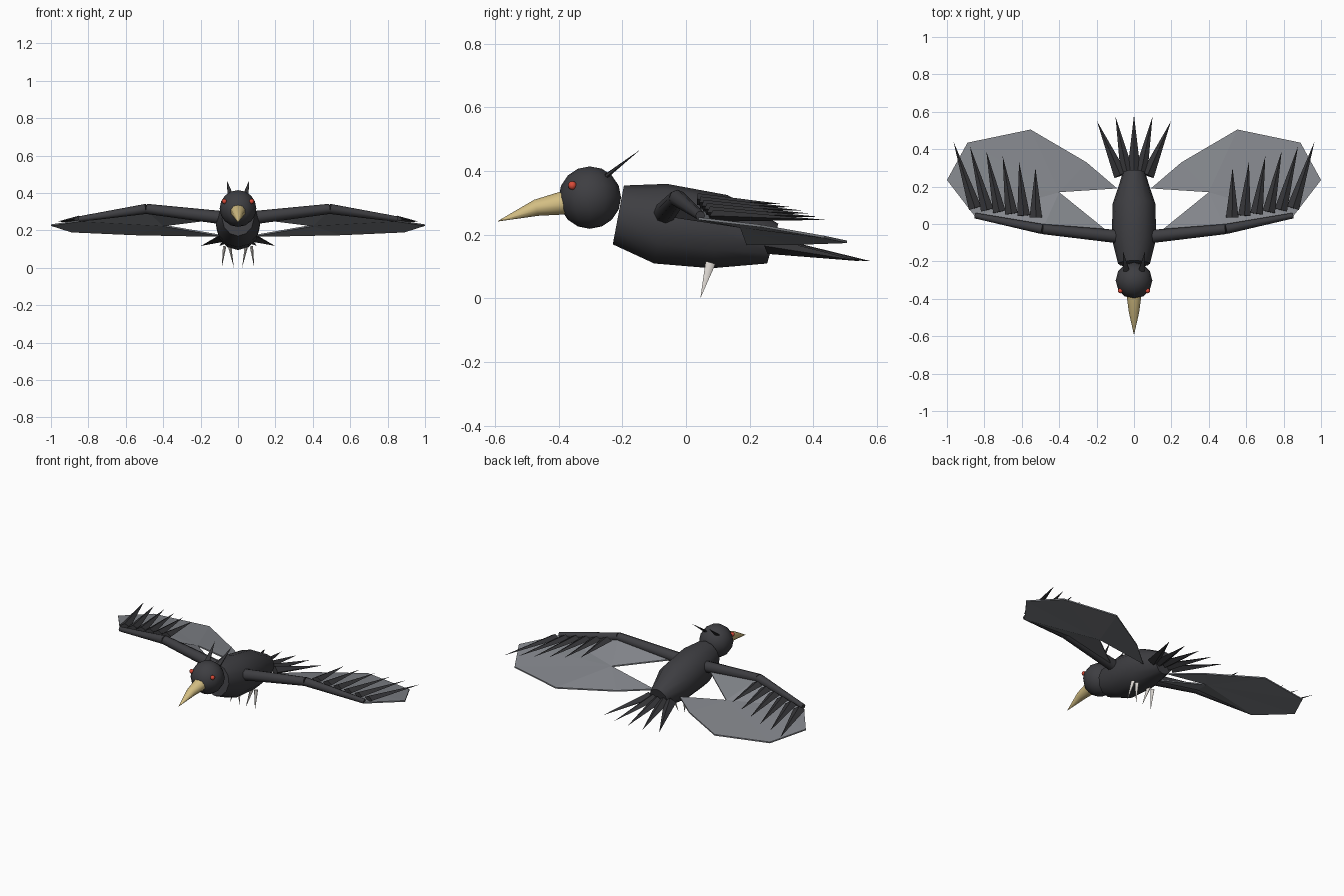
import bpy
import bmesh
import math
from mathutils import Vector

if "Cube" in bpy.data.objects:
    bpy.data.objects.remove(bpy.data.objects["Cube"])


def material(name, rgb):
    m = bpy.data.materials.new(name)
    m.use_nodes = True
    m.diffuse_color = (*rgb, 1)
    m.node_tree.nodes["Principled BSDF"].inputs["Base Color"].default_value = (*rgb, 1)
    return m


PLUMAGE = material("charcoal plumage", (0.048, 0.048, 0.054))
FEATHER = material("dark feather", (0.036, 0.036, 0.04))
WEB = material("grey wing web", (0.228, 0.238, 0.26))
HORN = material("tan beak", (0.66, 0.52, 0.23))
RED = material("red eye", (0.7, 0.07, 0.04))
CLAW = material("pale claw", (0.76, 0.72, 0.68))


def finish(bm, name, mat, smooth=50):
    bmesh.ops.recalc_face_normals(bm, faces=bm.faces[:])
    mesh = bpy.data.meshes.new(name)
    bm.to_mesh(mesh)
    bm.free()
    ob = bpy.data.objects.new(name, mesh)
    bpy.context.collection.objects.link(ob)
    mesh.materials.append(mat)
    if smooth:
        bpy.ops.object.select_all(action="DESELECT")
        ob.select_set(True)
        bpy.context.view_layer.objects.active = ob
        bpy.ops.object.shade_smooth_by_angle(angle=math.radians(smooth))


def loft(name, rings, sides, mat):
    """Skin elliptical rings given as (centre, side vector, up vector)."""
    bm = bmesh.new()
    loops = []
    for c, u, v in rings:
        angles = [math.tau * i / sides for i in range(sides)]
        loops.append([bm.verts.new(c + u * math.sin(a) + v * math.cos(a)) for a in angles])
    for a, b in zip(loops, loops[1:]):
        for i in range(sides):
            j = (i + 1) % sides
            bm.faces.new((a[i], a[j], b[j], b[i]))
    bm.faces.new(loops[0])
    bm.faces.new(loops[-1])
    bmesh.ops.remove_doubles(bm, verts=bm.verts[:], dist=0.0003)
    finish(bm, name, mat)


def taper(name, points, radii, mat, sides=8, flat=1.0):
    """Tapered tube through points; flat scales its upward thickness."""
    pts = [Vector(p) for p in points]
    rings = []
    for i, (p, r) in enumerate(zip(pts, radii)):
        d = (pts[min(i + 1, len(pts) - 1)] - pts[max(i - 1, 0)]).normalized()
        ref = Vector((0, 1, 0)) if abs(d.z) > 0.8 else Vector((0, 0, 1))
        u = d.cross(ref).normalized()
        rings.append((p, u * r, u.cross(d) * r * flat))
    loft(name, rings, sides, mat)


def ball(name, loc, r, mat, seg, rings):
    bm = bmesh.new()
    bmesh.ops.create_uvsphere(bm, u_segments=seg, v_segments=rings, radius=r)
    bmesh.ops.translate(bm, verts=bm.verts[:], vec=loc)
    finish(bm, name, mat)


# Body: tilted rings from (top y, z), (bottom y, z), half width
profile = [((-0.195, 0.355), (-0.23, 0.17), 0.085),
           ((-0.06, 0.36), (-0.10, 0.11), 0.118),
           ((0.13, 0.325), (0.08, 0.095), 0.115),
           ((0.29, 0.235), (0.255, 0.11), 0.06)]
body = []
for top, bottom, w in profile:
    t, b = Vector((0, *top)), Vector((0, *bottom))
    body.append(((t + b) / 2, Vector((w, 0, 0)), (t - b) / 2))
loft("body", body, 12, PLUMAGE)

# Head and beak
ball("head", (0, -0.302, 0.317), 0.098, PLUMAGE, 12, 8)
taper("beak", [(0, -0.37, 0.303), (0, -0.47, 0.285), (0, -0.59, 0.243)],
      [0.043, 0.029, 0.001], HORN, 10, 0.9)


def wing_web(name, s):
    """Thin web fanned out from its inner notch."""
    outline = [(0.40, 0.17, 0.23), (0.14, -0.04, 0.262), (0.49, -0.03, 0.315),
               (0.85, 0.04, 0.255), (1.0, 0.235, 0.232), (0.89, 0.435, 0.197),
               (0.553, 0.505, 0.182), (0.254, 0.33, 0.176), (0.09, 0.19, 0.176)]
    bm = bmesh.new()
    top = [bm.verts.new((s * x, y, z)) for x, y, z in outline]
    low = [bm.verts.new((s * x, y, z - 0.008)) for x, y, z in outline]
    n = len(outline)
    for i in range(1, n - 1):
        bm.faces.new((top[0], top[i], top[i + 1]))
        bm.faces.new((low[0], low[i + 1], low[i]))
    for i in range(n):
        j = (i + 1) % n
        bm.faces.new((top[i], low[i], low[j], top[j]))
    finish(bm, name, WEB, 0)


for side, s in (("left", 1), ("right", -1)):
    # Eye and crest spike
    ball(side + "_eye", (s * 0.073, -0.357, 0.355), 0.0135, RED, 8, 6)
    taper(side + "_crest", [(s * 0.04, -0.25, 0.385), (s * 0.06, -0.143, 0.468)],
          [0.018, 0.0001], FEATHER, 6, 0.4)

    # Wing arm in two bones, with web
    elbow = (s * 0.49, -0.027, 0.315)
    taper(side + "_upper_arm", [(s * 0.06, -0.07, 0.265), elbow],
          [0.036, 0.027], PLUMAGE)
    taper(side + "_forearm", [elbow, (s * 0.85, 0.045, 0.26)],
          [0.027, 0.015], PLUMAGE)
    wing_web(side + "_wing_web", s)

    # Flight feathers fan outward along the forearm
    for k in range(6):
        f = k / 5
        base = (s * (0.525 + 0.325 * f), 0.035 + 0.05 * f, 0.312 - 0.052 * f)
        tip = (s * (0.527 + 0.438 * f), 0.30 + 0.17 * f - 0.03 * f * f, 0.297 - 0.05 * f)
        taper(f"{side}_flight_feather_{k + 1}", [base, tip], [0.034, 0.0001],
              FEATHER, 4, 0.55)

    # Two toes under the body
    for k, (x0, x1) in enumerate(((0.072, 0.087), (0.044, 0.022))):
        taper(f"{side}_claw_{k + 1}", [(s * x0, 0.077, 0.112), (s * x1, 0.045, 0)],
              [0.01, 0.0001], CLAW, 6, 1.6)

# Tail fan
for k in range(-2, 3):
    taper(f"tail_feather_{k + 3}",
          [(0.036 * k, 0.28 - 0.01 * abs(k), 0.165),
           (0.099 * k, 0.582 - 0.008 * k * k, 0.117)],
          [0.036, 0.0001], FEATHER, 4, 0.7)
